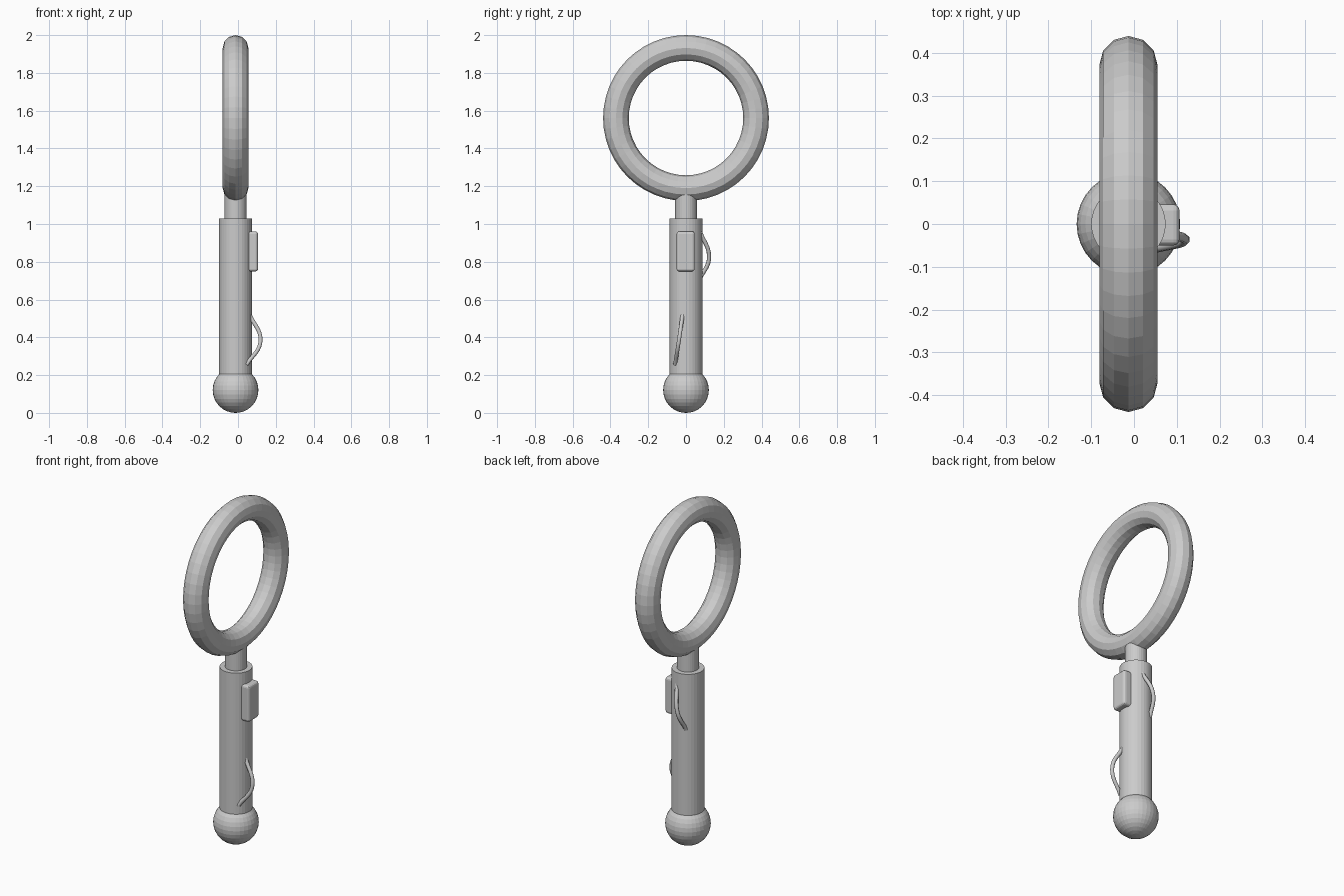
import bpy

if "Cube" in bpy.data.objects:
    bpy.data.objects.remove(bpy.data.objects["Cube"])

CX = -0.013  # shared axis of handle and ring


def cylinder(name, radius, z0, z1):
    bpy.ops.mesh.primitive_cylinder_add(vertices=32, radius=radius, depth=z1 - z0,
                                        location=(CX, 0, (z0 + z1) / 2))
    bpy.context.object.name = name


def wire(name, points, radius=0.011):
    curve = bpy.data.curves.new(name, 'CURVE')
    curve.dimensions = '3D'
    curve.bevel_depth = radius
    curve.bevel_resolution = 2
    curve.use_fill_caps = True
    curve.resolution_u = 10
    spline = curve.splines.new('BEZIER')
    spline.bezier_points.add(len(points) - 1)
    for bp, co in zip(spline.bezier_points, points):
        bp.co = co
        bp.handle_left_type = bp.handle_right_type = 'AUTO'
    bpy.context.collection.objects.link(bpy.data.objects.new(name, curve))


# Handle and neck
cylinder("handle", 0.087, 0.15, 1.03)
cylinder("neck", 0.058, 1.0, 1.17)

# Ball pommel
bpy.ops.mesh.primitive_uv_sphere_add(segments=32, ring_count=16, radius=0.121,
                                     location=(CX, 0, 0.121))
bpy.context.object.name = "pommel"

# Upright ring
bpy.ops.mesh.primitive_torus_add(major_segments=48, minor_segments=12,
                                 major_radius=0.371, minor_radius=0.068,
                                 location=(CX, 0, 1.561), rotation=(0, 1.5707963, 0))
bpy.context.object.name = "ring"

# Rounded button on the right side
bpy.ops.mesh.primitive_cube_add(size=1, location=(0.066, -0.002, 0.855))
button = bpy.context.object
button.name = "button"
button.scale = (0.08, 0.096, 0.212)
bpy.ops.object.transform_apply(location=False, rotation=False, scale=True)
bevel = button.modifiers.new("rounding", 'BEVEL')
bevel.width = 0.014
bevel.segments = 3

# Loose wire loops
wire("side_wire", [(0.062, -0.018, 0.52), (0.119, -0.038, 0.38), (0.045, -0.058, 0.255)])
wire("back_wire", [(0.008, 0.072, 0.965), (-0.03, 0.122, 0.82), (-0.05, 0.07, 0.705)])
